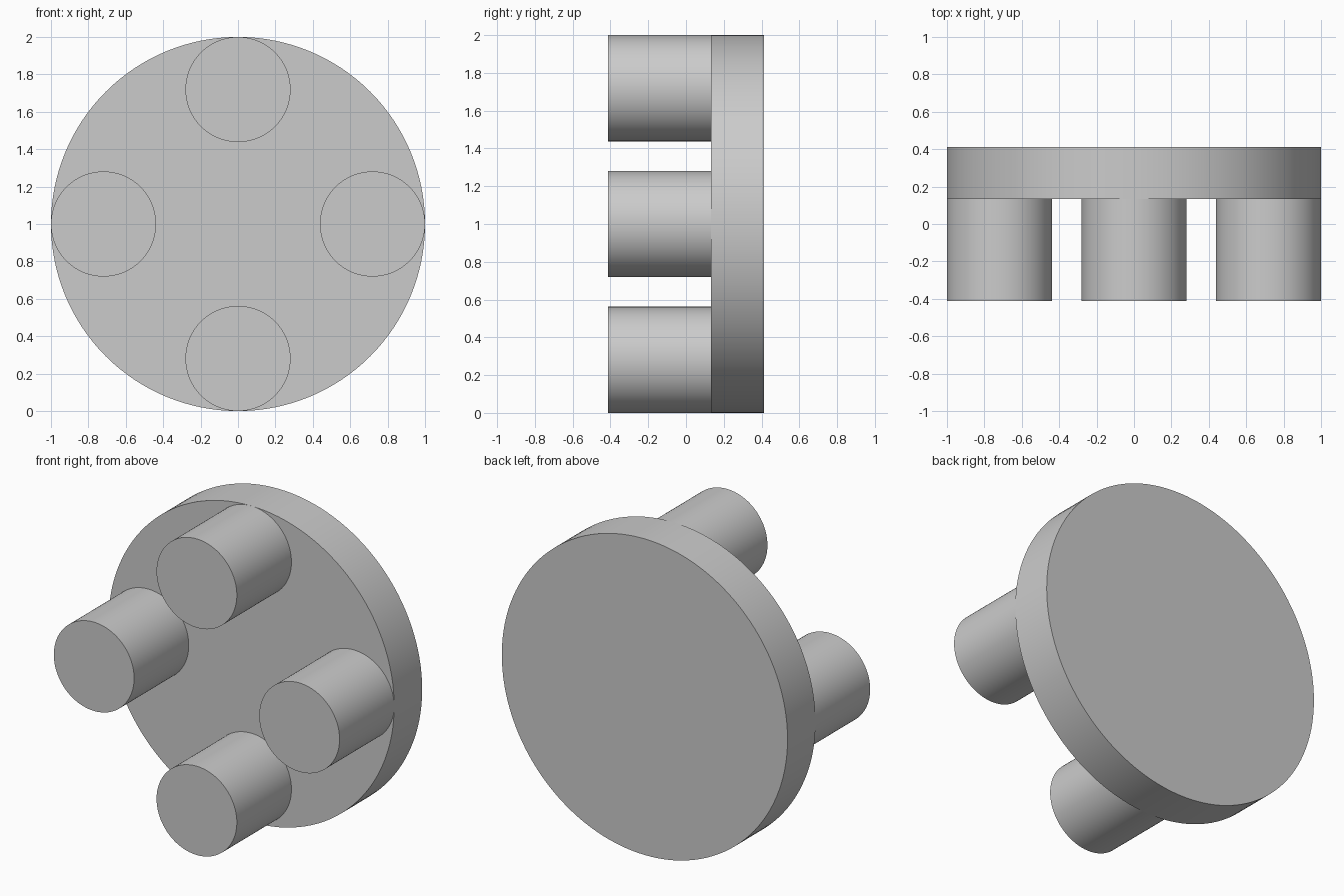
import bpy
import math

cube = bpy.data.objects.get("Cube")
if cube:
    bpy.data.objects.remove(cube, do_unlink=True)

HALF_DEPTH = 0.413
DISC_FRONT = 0.133
PEG_RADIUS = 0.281
PEG_OFFSET = 1 - PEG_RADIUS
OVERLAP = 0.01

# Plain grey finish
grey = bpy.data.materials.new("light_grey")
grey.use_nodes = True
colour = (0.6, 0.6, 0.6, 1)
grey.diffuse_color = colour
grey.node_tree.nodes["Principled BSDF"].inputs["Base Color"].default_value = colour


def cylinder(name, radius, x, z, y_front, y_back, sides):
    """Cylinder lying along y, with smooth walls and sharp rims."""
    bpy.ops.mesh.primitive_cylinder_add(
        vertices=sides, radius=radius, depth=y_back - y_front,
        location=(x, (y_front + y_back) / 2, z), rotation=(math.pi / 2, 0, 0))
    obj = bpy.context.object
    obj.name = name
    obj.data.materials.append(grey)
    bpy.ops.object.shade_smooth_by_angle(angle=math.radians(30))
    return obj


# Upright round disc at the back
cylinder("disc", 1, 0, 1, DISC_FRONT, HALF_DEPTH, 128)

# Four pegs touching the rim, a quarter turn apart
for i, side in enumerate(("left", "top", "right", "bottom")):
    angle = i * math.pi / 2
    cylinder(side + "_peg", PEG_RADIUS,
             PEG_OFFSET * math.cos(angle), 1 + PEG_OFFSET * math.sin(angle),
             -HALF_DEPTH, DISC_FRONT + OVERLAP, 96)
